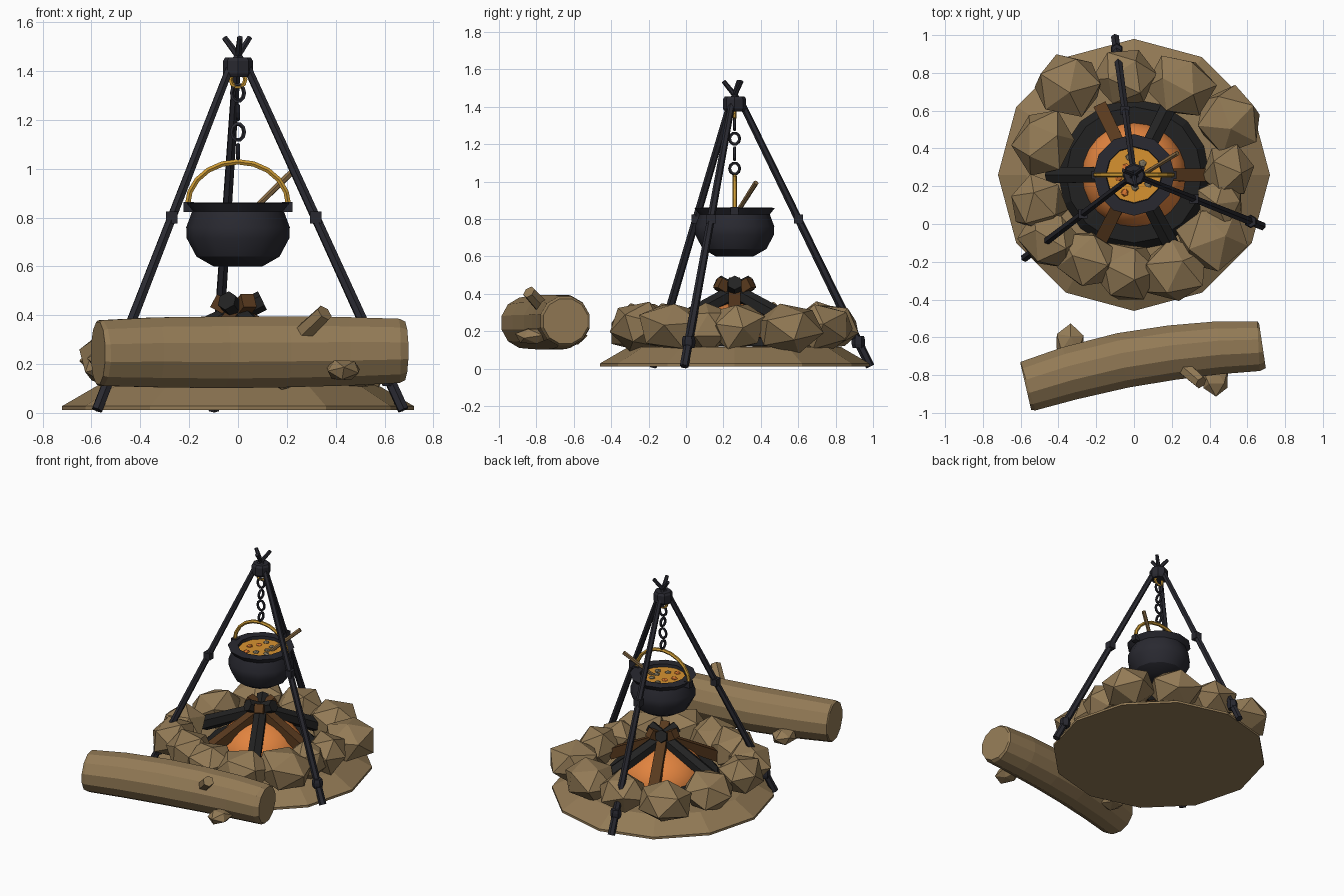
import bpy, bmesh, random
from math import sin, cos, pi, radians
from mathutils import Vector, Matrix

if "Cube" in bpy.data.objects:
    bpy.data.objects.remove(bpy.data.objects["Cube"])
random.seed(4)
HUB = Vector((0, 0.26, 0))          # centre of the fire pit
X, Y, Z = Vector((1, 0, 0)), Vector((0, 1, 0)), Vector((0, 0, 1))


def material(name, *rgb):
    m = bpy.data.materials.new(name)
    m.use_nodes = True
    m.diffuse_color = (*rgb, 1)
    m.node_tree.nodes["Principled BSDF"].inputs["Base Color"].default_value = (*rgb, 1)
    return m


TAN = material("tan earth", 0.29, 0.195, 0.092)
IRON = material("dark iron", 0.022, 0.022, 0.03)
BRASS = material("brass", 0.6, 0.32, 0.035)
CHAR = material("charcoal", 0.016, 0.016, 0.016)
BROWN = material("brown wood", 0.1, 0.042, 0.013)
EMBER = material("ember orange", 0.76, 0.23, 0.05)
SOUP = material("soup", 0.68, 0.29, 0.03)
SPOON = material("spoon wood", 0.25, 0.15, 0.06)
CARROT = material("carrot", 0.68, 0.18, 0.03)
HERB = material("grey vegetable", 0.2, 0.17, 0.11)


def finish(bm, name, mat, smooth=False):
    bmesh.ops.recalc_face_normals(bm, faces=bm.faces)
    me = bpy.data.meshes.new(name)
    bm.to_mesh(me)
    bm.free()
    me.materials.append(mat)
    for p in me.polygons:
        p.use_smooth = smooth
    if smooth:
        me.set_sharp_from_angle(angle=radians(32))
    ob = bpy.data.objects.new(name, me)
    bpy.context.collection.objects.link(ob)


def tube(name, path, radii, sides, mat, ref=Z, closed=False):
    """Sweep a polygon along a path; ref fixes the twist."""
    bm = bmesh.new()
    path = [Vector(p) for p in path]
    n = len(path)
    if not isinstance(radii, (list, tuple)):
        radii = [radii] * n
    rings = []
    for i, p in enumerate(path):
        a = path[(i - 1) % n] if closed else path[max(i - 1, 0)]
        b = path[(i + 1) % n] if closed else path[min(i + 1, n - 1)]
        t = (b - a).normalized()
        u = ref.cross(t).normalized()
        v = t.cross(u)
        ring = []
        for k in range(sides):
            w = 2 * pi * (k + 0.5) / sides
            ring.append(bm.verts.new(p + (u * cos(w) + v * sin(w)) * radii[i]))
        rings.append(ring)
    for i in range(n if closed else n - 1):
        r, s = rings[i], rings[(i + 1) % n]
        for k in range(sides):
            j = (k + 1) % sides
            bm.faces.new((r[k], r[j], s[j], s[k]))
    if not closed:
        bm.faces.new(rings[0])
        bm.faces.new(rings[-1])
    finish(bm, name, mat)


def lathe(name, profile, sides, mat, smooth=False):
    """Spin (radius, height) points around the pit centre."""
    bm = bmesh.new()
    vs = [bm.verts.new(HUB + Vector((r, 0, z))) for r, z in profile]
    edges = [bm.edges.new(e) for e in zip(vs, vs[1:])]
    bmesh.ops.spin(bm, geom=vs + edges, cent=HUB, axis=Z, angle=2 * pi, steps=sides)
    bmesh.ops.remove_doubles(bm, verts=bm.verts, dist=0.0005)
    finish(bm, name, mat, smooth)


def blob(name, pos, size, mat, jitter=0.06, spin=0):
    """Rough faceted lump."""
    bm = bmesh.new()
    bmesh.ops.create_icosphere(bm, subdivisions=1, radius=1)
    turn = Matrix.Rotation(random.uniform(0, 6), 3, 'X') @ Matrix.Rotation(random.uniform(0, 6), 3, 'Y')
    face = Matrix.Rotation(spin, 3, 'Z') @ Matrix.Diagonal(size)
    for v in bm.verts:
        v.co = Vector(pos) + face @ turn @ v.co * random.uniform(1 - jitter, 1 + jitter)
    finish(bm, name, mat)


def polar(angle, r, z):
    return HUB + Vector((r * cos(angle), r * sin(angle), z))


# Earth mound, ash bed and glowing embers
lathe("ground", [(0, 0.012), (0.72, 0.012), (0.72, 0.028), (0.57, 0.115), (0, 0.12)], 12, TAN)
lathe("ash_bed", [(0, 0.12), (0.4, 0.12), (0.36, 0.165), (0, 0.18)], 16, CHAR)
dome = [(0.28 * cos(a), 0.13 + 0.22 * sin(a)) for a in [pi / 2 * i / 7 for i in range(8)]]
lathe("embers", dome, 24, EMBER, True)

# Ring of stones: angle in degrees, distance from centre, width
STONES = [(2, 0.5, 0.15), (30, 0.58, 0.18), (62, 0.53, 0.175), (95, 0.52, 0.165),
          (126, 0.585, 0.185), (160, 0.505, 0.17), (196, 0.53, 0.16), (217, 0.56, 0.17),
          (241, 0.51, 0.17), (266, 0.52, 0.175), (293, 0.555, 0.175), (321, 0.53, 0.185),
          (342, 0.48, 0.14)]
for i, (deg, r, w) in enumerate(STONES):
    a = radians(deg)
    blob(f"stone_{i + 1}", polar(a, r, 0.222), (w * 0.98, w * 1.06, 0.14), TAN, 0.08, a)

# Leaning firewood, alternately fresh and burnt
for i in range(6):
    a = radians((0, 63, 116, 180, 243, 298)[i])
    burnt = i % 2
    tube(f"firewood_{i + 1}", [polar(a, 0.45 if burnt else 0.4, 0.19), polar(a, -0.1, 0.46)],
         [0.05, 0.042], 6 if burnt else 4, CHAR if burnt else BROWN)

# Cauldron with rim, ears and bail handle
lathe("cauldron", [(0, 0.6), (0.1, 0.6), (0.17, 0.64), (0.21, 0.715), (0.212, 0.76), (0.188, 0.825),
                   (0.216, 0.86), (0.15, 0.862), (0.145, 0.8), (0, 0.8)], 12, IRON, True)
lathe("soup_surface", [(0, 0.842), (0.147, 0.842)], 12, SOUP)
for side, s in (("right", -1), ("left", 1)):
    tube(side + "_ear", [HUB + Vector((s * 0.18, 0, 0.843)), HUB + Vector((s * 0.224, 0, 0.843))],
         0.03, 4, IRON)
arc = [HUB + Vector((0.207 * cos(a), 0, 0.85 + 0.178 * sin(a))) for a in [pi * i / 10 for i in range(11)]]
tube("bail_handle", arc, 0.0125, 6, BRASS, Y)

# Vegetables floating in the soup, and the stirring spoon
for i in range(8):
    p = polar(i * 2.4, 0.05 + 0.008 * i, 0.843)
    blob(f"soup_piece_{i + 1}", p, (0.022, 0.022, 0.011), CARROT if i % 3 == 1 else HERB)
tube("spoon", [(0.06, 0.27, 0.83), (0.23, 0.375, 0.995)], [0.012, 0.014], 6, SPOON)


# Hanging ring and chain, each link turned a quarter
def link(name, z, r, h, thick, mat, side):
    across, axis = (Y, X) if side else (X, Y)
    pts = [HUB + across * r * cos(a) + Z * (z + h * sin(a)) for a in [2 * pi * i / 10 for i in range(10)]]
    tube(name, pts, thick, 5, mat, axis, True)


link("hanging_ring", 1.365, 0.031, 0.031, 0.0095, BRASS, False)
for i in range(4):
    link(f"chain_link_{i + 1}", 1.31 - 0.08 * i, 0.026, 0.029 if i % 2 else 0.034, 0.009, IRON, i % 2)

# Tripod: poles lean on the collar, tips cross above it
FEET = {"back": (-0.1, 0.985), "left": (0.677, -0.01), "right": (-0.577, -0.178)}
for side, (x, y) in FEET.items():
    foot = Vector((x, y, 0.012))
    out = (foot - HUB).to_2d().normalized().to_3d()
    top = HUB + out * 0.043 + Z * 1.41
    tip = HUB - out * 0.06 + Z * 1.537

    def at(z):
        return foot.lerp(top, (z - foot.z) / (top.z - foot.z))

    def band(name, z, half, radii, sides):
        """Upright fitting around the pole."""
        c = at(z)
        n = len(radii) - 1
        tube(name, [c + Z * half * (2 * i / n - 1) for i in range(n + 1)], radii, sides, IRON, Y)

    tube(side + "_pole", [foot, top], [0.024, 0.018], 6, IRON)
    tube(side + "_pole_tip", [top, tip], [0.016, 0.012], 6, IRON)
    band(side + "_foot_sleeve", 0.142, 0.032, [0.03, 0.036, 0.036, 0.03], 6)
    band(side + "_clamp", 0.8, 0.024, [0.034, 0.034], 4)
lathe("collar", [(0, 1.375), (0.053, 1.375), (0.062, 1.39), (0.062, 1.44), (0.053, 1.455), (0, 1.455)], 8, IRON)

# Bent seat log with stub branch and burls
spine = [(-0.573, -0.861, 0.245), (-0.56, -0.858, 0.245), (-0.34, -0.79, 0.248), (-0.06, -0.722, 0.248),
         (0.2, -0.681, 0.25), (0.45, -0.655, 0.252), (0.66, -0.647, 0.254), (0.68, -0.644, 0.254)]
tube("seat_log", spine, [0.132, 0.139, 0.148, 0.152, 0.15, 0.145, 0.136, 0.124], 12, TAN)
tube("stub_branch", [(0.24, -0.74, 0.3), (0.355, -0.84, 0.41)], [0.042, 0.036], 6, TAN)
blob("front_burl", (0.43, -0.82, 0.175), (0.075, 0.095, 0.048), TAN)
blob("back_burl", (-0.34, -0.625, 0.17), (0.085, 0.095, 0.055), TAN)
